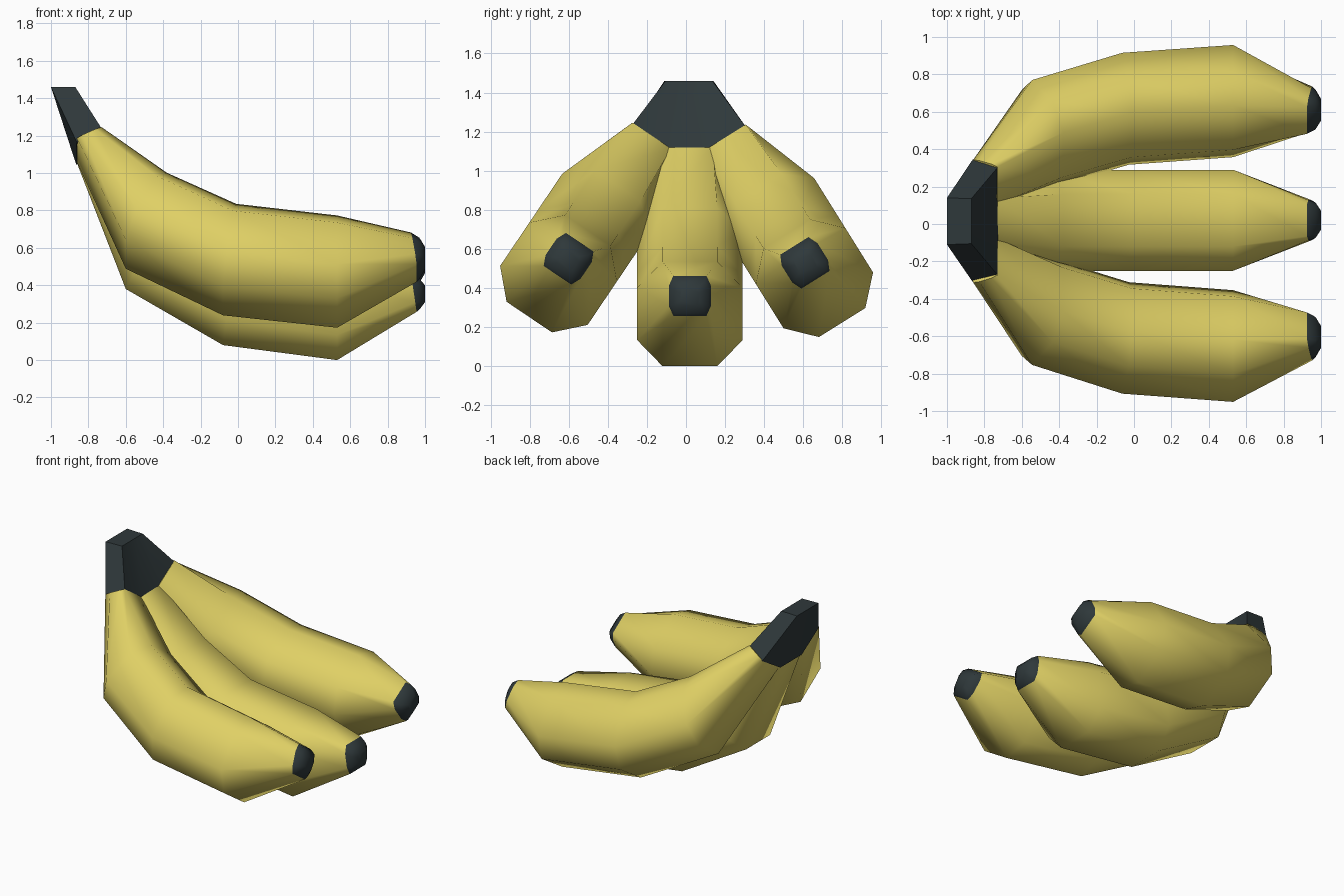
import bpy, bmesh, math
from mathutils import Matrix, Vector

if "Cube" in bpy.data.objects:
    bpy.data.objects.remove(bpy.data.objects["Cube"])


def material(name, rgb):
    m = bpy.data.materials.new(name)
    m.diffuse_color = (*rgb, 1)
    m.use_nodes = True
    m.node_tree.nodes["Principled BSDF"].inputs["Base Color"].default_value = m.diffuse_color
    return m


YELLOW = material("banana yellow", (0.74, 0.63, 0.13))
DARK = material("dark tip", (0.028, 0.04, 0.043))

CY, PIVOT_Z = 0.02, 1.47   # the bananas fan out around this axis


def loft(name, rings, mats, dark_from, matrix=Matrix()):
    """Skin a list of rings; bands from index dark_from on use the second material."""
    bm = bmesh.new()
    loops = [[bm.verts.new(matrix @ Vector(p)) for p in r] for r in rings]
    n = len(loops[0])
    for k, (a, b) in enumerate(zip(loops, loops[1:])):
        for i in range(n):
            j = (i + 1) % n
            f = bm.faces.new((a[i], a[j], b[j], b[i]))
            f.material_index = int(k >= dark_from)
    bm.faces.new(loops[0])
    bm.faces.new(loops[-1]).material_index = len(mats) - 1
    bmesh.ops.recalc_face_normals(bm, faces=bm.faces)
    me = bpy.data.meshes.new(name)
    bm.to_mesh(me)
    bm.free()
    for m in mats:
        me.materials.append(m)
    ob = bpy.data.objects.new(name, me)
    bpy.context.collection.objects.link(ob)
    bpy.ops.object.select_all(action='DESELECT')
    ob.select_set(True)
    bpy.context.view_layer.objects.active = ob
    bpy.ops.object.shade_smooth_by_angle(angle=math.radians(50))
    return ob


def octagon(bx, bz, tx, tz, w, f):
    """Chamfered ring from the bottom point to the top point, half width w, flat half f."""
    s = 0.25
    outline = [(-f, 0), (f, 0), (w, s), (w, 1 - s), (f, 1), (-f, 1), (-w, 1 - s), (-w, s)]
    return [(bx + (tx - bx) * t, y, bz + (tz - bz) * t - PIVOT_Z) for y, t in outline]


# Bananas: bottom x, z, top x, z, half width, half flat
SECTIONS = [
    (-0.86, 1.05, -0.73, 1.12, 0.125, 0.118),
    (-0.60, 0.38, -0.38, 0.81, 0.27, 0.14),
    (-0.08, 0.08, -0.01, 0.61, 0.27, 0.14),
    (0.53, 0.00, 0.53, 0.535, 0.27, 0.14),
    (0.955, 0.258, 0.925, 0.462, 0.108, 0.085),
    (0.97, 0.27, 0.97, 0.435, 0.095, 0.075),
    (1.00, 0.31, 1.00, 0.40, 0.05, 0.04),
]
for name, angle in (("middle_banana", 0), ("right_banana", 32), ("left_banana", -34)):
    place = Matrix.Translation((0, CY, PIVOT_Z)) @ Matrix.Rotation(math.radians(angle), 4, 'X')
    loft(name, [octagon(*s) for s in SECTIONS], [YELLOW, DARK], 4, place)

# Shared stem: wide curved base closing to a narrow flat top
base = [(-0.727, -0.275, 1.235), (-0.727, -0.10, 1.117), (-0.727, 0.14, 1.112), (-0.727, 0.305, 1.225),
        (-0.862, 0.345, 1.17), (-0.865, 0.14, 1.045), (-0.865, -0.11, 1.045), (-0.862, -0.31, 1.165)]
top = [(-0.87, y, 1.46) for y in (-0.105, -0.04, 0.07, 0.135)] + \
      [(-1.0, y, 1.46) for y in (0.14, 0.07, -0.04, -0.11)]
loft("stem", [base, top], [DARK], 9)
